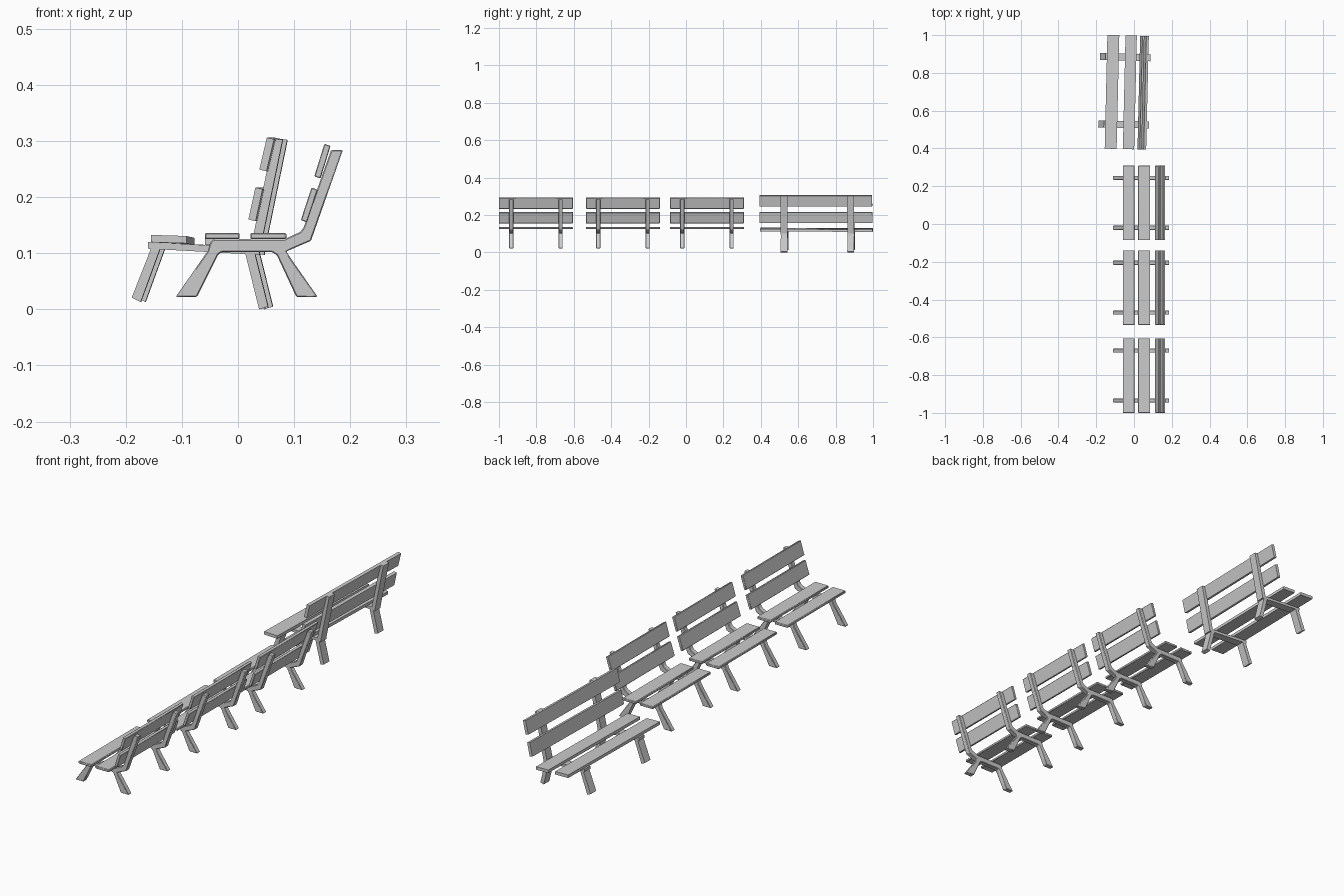
import bpy, bmesh, math

if "Cube" in bpy.data.objects:
    bpy.data.objects.remove(bpy.data.objects["Cube"])


def prism(name, pts, length, loc, yaw=0.0, roll=0.0, bevel=0.0, y=0.0, smooth=False):
    """Extrude an x-z profile along y, centred on local y, then place it."""
    bm = bmesh.new()
    a = [bm.verts.new((px, y - length / 2, pz)) for px, pz in pts]
    b = [bm.verts.new((px, y + length / 2, pz)) for px, pz in pts]
    n = len(pts)
    bm.faces.new(a)
    bm.faces.new(b[::-1])
    for i in range(n):
        j = (i + 1) % n
        bm.faces.new((a[i], b[i], b[j], a[j]))
    bmesh.ops.recalc_face_normals(bm, faces=bm.faces)
    me = bpy.data.meshes.new(name)
    bm.to_mesh(me)
    bm.free()
    ob = bpy.data.objects.new(name, me)
    bpy.context.collection.objects.link(ob)
    ob.location = loc
    ob.rotation_euler = (roll, 0, yaw)
    if bevel:
        m = ob.modifiers.new("soft_edges", 'BEVEL')
        m.width = bevel
        m.segments = 1
    if smooth:
        bpy.ops.object.select_all(action='DESELECT')
        ob.select_set(True)
        bpy.context.view_layer.objects.active = ob
        bpy.ops.object.shade_smooth_by_angle(angle=math.radians(40))
    return ob


def box(x0, x1, z0, z1):
    return [(x0, z0), (x1, z0), (x1, z1), (x0, z1)]


def slat(x0, z0, x1, z1, dx, dz):
    """Leaning board: front edge from bottom to top, offset for thickness."""
    return [(x0, z0), (x0 + dx, z0 + dz), (x1 + dx, z1 + dz), (x1, z1)]


# one-piece side frame: two splayed legs, seat rail and leaning back post
FRAME = [(-.111, .022), (-.073, .022), (-.035, .098), (-.028, .102), (.060, .102),
         (.069, .097), (.104, .022), (.142, .022), (.096, .088), (.086, .103),
         (.130, .122), (.187, .284), (.166, .284), (.117, .146), (.111, .138),
         (.083, .125), (-.044, .125), (-.050, .118), (-.054, .104)]

# three matching short benches
for i, yc in enumerate((-.8025, -.337, .112), 1):
    loc, L = (0, yc, 0), .395
    for s in (-1, 1):
        prism(f"bench_{i}_side_frame", FRAME, .022, loc, y=s * .132, bevel=.002, smooth=True)
    for x0, x1 in ((-.059, .003), (.022, .086)):
        prism(f"bench_{i}_seat_plank", box(x0, x1, .125, .136), L, loc, bevel=.002, smooth=True)
    for x0, z0, x1, z1 in ((.112, .159, .131, .217), (.136, .237, .154, .295)):
        prism(f"bench_{i}_back_slat", slat(x0, z0, x1, z1, .011, -.004), L, loc, bevel=.0015, smooth=True)

# longer bench, slightly turned and settled backwards
loc, L, yaw = (0, .696, 0), .602, math.radians(-1.35)
PARTS = {
    "seat_rail": [(-.156, .108), (.043, .097), (.043, .109), (-.156, .120)],
    "front_leg": [(-.185, .021), (-.169, .013), (-.134, .109), (-.150, .110)],
    "rear_leg": [(.042, 0), (.058, .005), (.034, .102), (.017, .101)],
    "back_post": [(.025, .100), (.042, .098), (.084, .302), (.068, .304)],
}
for s in (-1, 1):
    for name, pts in PARTS.items():
        prism("long_bench_" + name, pts, .037, loc, yaw, y=.008 + s * .178)
for x0, x1, z in ((-.148, -.085, .118), (-.052, .008, .113)):
    pts = [(x0, z), (x1, z - .002), (x1, z + .011), (x0, z + .013)]
    prism("long_bench_seat_plank", pts, L, loc, yaw, math.radians(-.3))
for x0, z0, x1, z1 in ((.0255, .160, .038, .217), (.045, .249, .0585, .306)):
    prism("long_bench_back_slat", slat(x0, z0, x1, z1, .013, -.003), L, loc, yaw)
